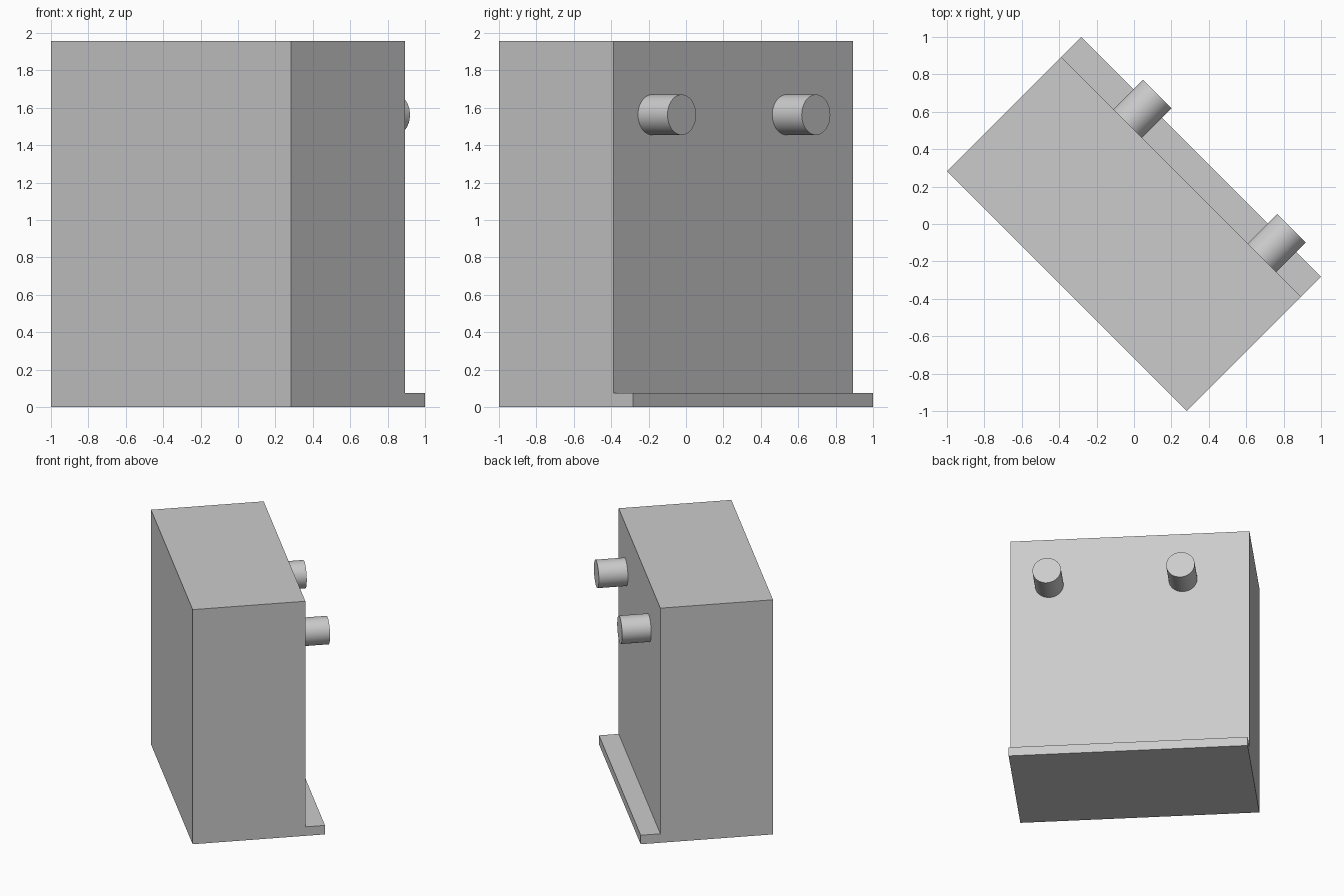
import bpy
import bmesh
import math
from mathutils import Matrix

cube = bpy.data.objects.get("Cube")
if cube:
    bpy.data.objects.remove(cube, do_unlink=True)

# One plain grey for everything
grey = bpy.data.materials.new("light_grey")
grey.use_nodes = True
colour = (0.6, 0.6, 0.6, 1)
grey.diffuse_color = colour
grey.node_tree.nodes["Principled BSDF"].inputs["Base Color"].default_value = colour

# The unit is turned 45 degrees: local x runs along its width, local +y to its back
TURN = Matrix.Rotation(math.radians(-45), 4, "Z")
HALF_WIDTH, HALF_DEPTH, BACK = 0.907, 0.508, 0.357
HEIGHT, LIP = 1.957, 0.075


def add_object(name, bm):
    bmesh.ops.recalc_face_normals(bm, faces=bm.faces)
    mesh = bpy.data.meshes.new(name)
    bm.to_mesh(mesh)
    bm.free()
    mesh.materials.append(grey)
    obj = bpy.data.objects.new(name, mesh)
    bpy.context.collection.objects.link(obj)
    obj.matrix_world = TURN
    return obj


# Cabinet with a foot lip at the back: an L profile extruded along the width
profile = [(-HALF_DEPTH, 0), (HALF_DEPTH, 0), (HALF_DEPTH, LIP),
           (BACK, LIP), (BACK, HEIGHT), (-HALF_DEPTH, HEIGHT)]
bm = bmesh.new()
face = bm.faces.new([bm.verts.new((-HALF_WIDTH, y, z)) for y, z in profile])
side = bmesh.ops.extrude_face_region(bm, geom=[face])
moved = [v for v in side["geom"] if isinstance(v, bmesh.types.BMVert)]
bmesh.ops.translate(bm, verts=moved, vec=(2 * HALF_WIDTH, 0, 0))
add_object("cabinet_body", bm)

# Two round pipe stubs on the back, slightly sunk into the cabinet
STUB_END, SUNK = 0.58, 0.02
for name, x in (("right_pipe", -0.403), ("left_pipe", 0.612)):
    start = BACK - SUNK
    place = (Matrix.Translation((x, (start + STUB_END) / 2, 1.563))
             @ Matrix.Rotation(math.radians(90), 4, "X"))
    bm = bmesh.new()
    bmesh.ops.create_cone(bm, cap_ends=True, segments=48, radius1=0.108,
                          radius2=0.108, depth=STUB_END - start, matrix=place)
    pipe = add_object(name, bm)
    bpy.ops.object.select_all(action="DESELECT")
    pipe.select_set(True)
    bpy.context.view_layer.objects.active = pipe
    bpy.ops.object.shade_smooth_by_angle(angle=math.radians(35))
